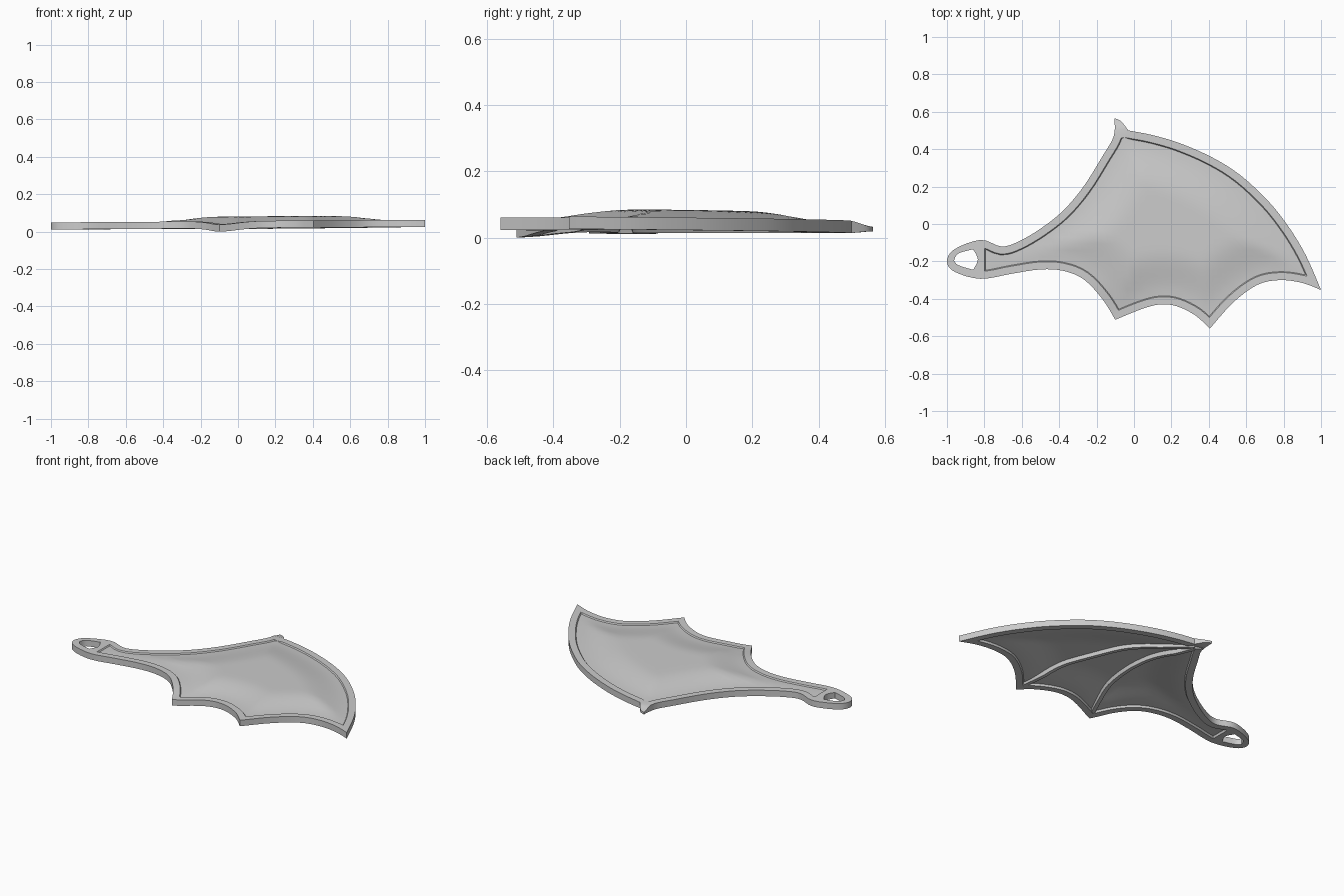
import bpy, bmesh, math
from mathutils import Vector
from mathutils.geometry import delaunay_2d_cdt, intersect_point_line

if "Cube" in bpy.data.objects:
    bpy.data.objects.remove(bpy.data.objects["Cube"], do_unlink=True)

grey = bpy.data.materials.new("light_grey")
grey.use_nodes = True
COLOUR = (0.6, 0.6, 0.6, 1)
grey.diffuse_color = COLOUR
grey.node_tree.nodes["Principled BSDF"].inputs["Base Color"].default_value = COLOUR

RIM = 0.04          # width of the raised border
THICK = 0.0375      # height of the border
SKIN = 0.018        # thickness of the membrane


def spline(points, steps=4):
    """Smooth open path through the points, sharp at its two ends."""
    p = [Vector(q) for q in points]
    p = [p[0]] + p + [p[-1]]
    path = []
    for a, b, c, d in zip(p, p[1:], p[2:], p[3:]):
        for i in range(steps):
            t = i / steps
            path.append(0.5 * (2 * b + (c - a) * t + (2 * a - 5 * b + 4 * c - d) * t * t
                               + (3 * b - a - 3 * c + d) * t ** 3))
    return path


# Wing outline, clockwise from the claw, one path per smooth stretch
claw, wrist, tip = (-0.105, 0.565), (-0.03, 0.5), (1, -0.353)
point_a, point_b = (0.405, -0.56), (-0.1, -0.512)
outline = (
    spline([claw, (-0.07, 0.55), wrist])
    + spline([wrist, (0.1, 0.475), (0.25, 0.43), (0.42, 0.355), (0.57, 0.26),
              (0.72, 0.12), (0.83, -0.02), (0.92, -0.17), tip])
    + spline([tip, (0.9, -0.315), (0.78, -0.3), (0.66, -0.325), (0.53, -0.42), point_a])
    + spline([point_a, (0.33, -0.49), (0.23, -0.44), (0.14, -0.43), (0.04, -0.455), point_b])
    + spline([point_b, (-0.17, -0.4), (-0.27, -0.295), (-0.38, -0.25), (-0.5, -0.243),
              (-0.65, -0.265), (-0.82, -0.293), (-0.96, -0.255), (-1, -0.2),
              (-0.96, -0.135), (-0.82, -0.085), (-0.71, -0.12), (-0.62, -0.095),
              (-0.5, -0.025), (-0.38, 0.07), (-0.27, 0.2), (-0.17, 0.36),
              (-0.108, 0.47), claw]))

# Rounded triangular opening in the handle
hole = spline([(-0.962, -0.195), (-0.94, -0.158), (-0.86, -0.135)]) \
    + spline([(-0.86, -0.135), (-0.835, -0.19), (-0.86, -0.245)]) \
    + spline([(-0.86, -0.245), (-0.94, -0.22), (-0.962, -0.195)])


def inside(p, loop):
    hit = False
    for a, b in zip(loop, loop[1:] + loop[:1]):
        if (a.y > p.y) != (b.y > p.y) and p.x < a.x + (p.y - a.y) * (b.x - a.x) / (b.y - a.y):
            hit = not hit
    return hit


def edge_distance(p):
    best = 9
    for a, b in zip(outline, outline[1:] + outline[:1]):
        q, t = intersect_point_line(p, a, b)
        q = a.lerp(b, min(1, max(0, t)))
        best = min(best, (p - Vector(q[:2])).length)
    return best


def depth(p):
    """Distance in from the border; the handle counts as border."""
    return min(edge_distance(p), p.x + 0.8 + RIM)


def smooth(t):
    t = min(1, max(0, t))
    return t * t * (3 - 2 * t)


def base_z(p):
    dip = 0.019 * math.exp(-((p.x + 0.1) ** 2 + (p.y + 0.51) ** 2) / 0.02)
    return 0.017 + 0.007 * p.x - 0.006 * p.y - dip


def heights(p):
    """Underside and top of the wing."""
    d, low = depth(p), base_z(p)
    high = low + THICK
    if d > RIM + 0.001:
        high += -0.007 + 0.033 * smooth((d - RIM) / 0.25)
        low = high - SKIN
    claw_t = smooth((p.y - 0.49) / 0.075)
    return low + 0.006 * claw_t, high - 0.018 * claw_t


def inset(amount):
    """Outline moved inward, without the points that fold over."""
    loop = []
    n = len(outline)
    for i, p in enumerate(outline):
        e = (p - outline[i - 1]).normalized()
        f = (outline[(i + 1) % n] - p).normalized()
        n1, n2 = Vector((e.y, -e.x)), Vector((f.y, -f.x))
        m = (n1 + n2).normalized()
        q = p + m * amount / max(0.3, m.dot(n1))
        if inside(q, outline) and edge_distance(q) > amount * 0.97:
            q.x = max(q.x, amount - 0.8 - RIM)
            if not loop or (q - loop[-1]).length > 0.002:
                loop.append(q)
    return loop


def finish(bm, name):
    bmesh.ops.recalc_face_normals(bm, faces=bm.faces)
    mesh = bpy.data.meshes.new(name)
    bm.to_mesh(mesh)
    bm.free()
    mesh.materials.append(grey)
    obj = bpy.data.objects.new(name, mesh)
    bpy.context.collection.objects.link(obj)
    bpy.ops.object.select_all(action="DESELECT")
    obj.select_set(True)
    bpy.context.view_layer.objects.active = obj
    bpy.ops.object.shade_smooth_by_angle(angle=math.radians(30))


# Wing plate: border, recessed membrane and handle in one closed shell
points, edges = [], []
for loop in (outline, hole, inset(RIM), inset(RIM + 0.005)):
    start, n = len(points), len(loop)
    points += loop
    edges += [(start + i, start + (i + 1) % n) for i in range(n)]
STEP = 0.035
for i in range(-24, 29):
    for j in range(-16, 17):
        p = Vector((i * STEP, j * STEP))
        if inside(p, outline) and depth(p) > RIM + 0.02:
            points.append(p)
flat, _, triangles, *_ = delaunay_2d_cdt(points, edges, [], 0, 1e-5)

bm = bmesh.new()
levels = [heights(p) for p in flat]
under = [bm.verts.new((p.x, p.y, z[0])) for p, z in zip(flat, levels)]
over = [bm.verts.new((p.x, p.y, z[1])) for p, z in zip(flat, levels)]
sides = {}
for tri in triangles:
    mid = sum((flat[i] for i in tri), Vector((0, 0))) / len(tri)
    if not inside(mid, outline) or inside(mid, hole):
        continue
    bm.faces.new([over[i] for i in tri])
    bm.faces.new([under[i] for i in reversed(tri)])
    for a, b in zip(tri, list(tri[1:]) + [tri[0]]):
        key = (min(a, b), max(a, b))
        sides[key] = sides.get(key, 0) + 1
for (a, b), count in sides.items():
    if count == 1:
        bm.faces.new((over[a], over[b], under[b], under[a]))
bmesh.ops.delete(bm, geom=[v for v in bm.verts if not v.link_faces], context="VERTS")
finish(bm, "wing_plate")


# Curved finger ribs on the underside
def rib(name, path):
    path = spline(path, 6)
    bm = bmesh.new()
    rings = []
    for i, p in enumerate(path):
        along = (path[min(i + 1, len(path) - 1)] - path[max(i - 1, 0)]).normalized()
        across = Vector((-along.y, along.x))
        top = heights(p)[0] + 0.006
        bottom = max(top - 0.028, base_z(p) + 0.001)
        ring = []
        for w, z in ((-0.018, top), (-0.011, bottom), (0.011, bottom), (0.018, top)):
            q = p + across * w
            ring.append(bm.verts.new((q.x, q.y, z)))
        rings.append(ring)
    for r, s in zip(rings, rings[1:]):
        for k in range(4):
            bm.faces.new((r[k], r[k - 1], s[k - 1], s[k]))
    bm.faces.new(rings[0])
    bm.faces.new(rings[-1])
    finish(bm, name)


rib("outer_rib", [(-0.06, 0.46), (0.06, 0.36), (0.19, 0.19), (0.29, -0.04), (0.36, -0.25), (0.4, -0.53)])
rib("inner_rib", [(-0.07, 0.45), (0.0, 0.26), (0.035, 0.03), (0.01, -0.2), (-0.04, -0.36), (-0.095, -0.49)])
